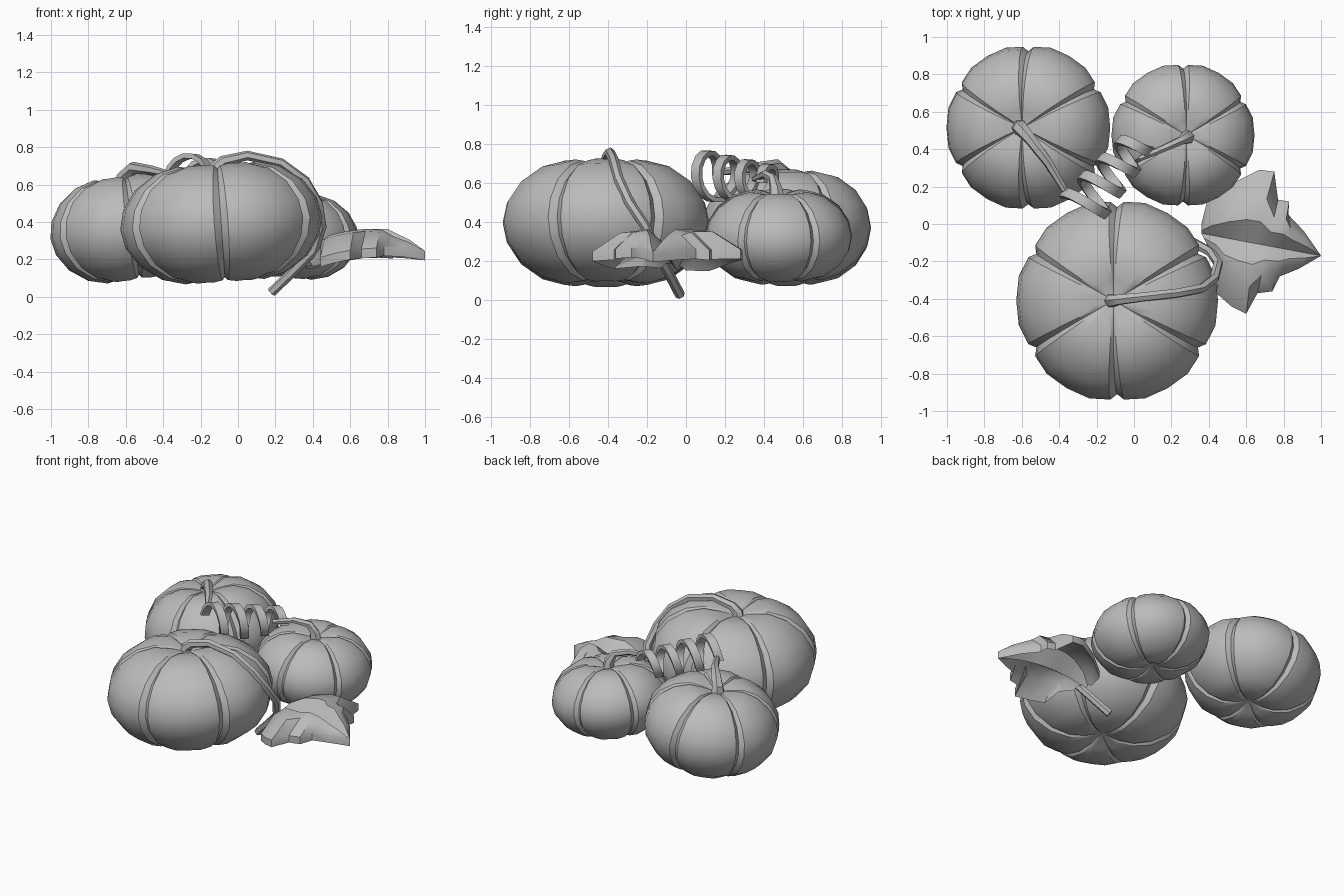
import bpy, bmesh, math
from mathutils import Vector, Matrix

if "Cube" in bpy.data.objects:
    bpy.data.objects.remove(bpy.data.objects["Cube"])

mat = bpy.data.materials.new("plain grey")
mat.use_nodes = True
GREY = (0.5, 0.5, 0.5, 1)
mat.diffuse_color = GREY
mat.node_tree.nodes["Principled BSDF"].inputs["Base Color"].default_value = GREY


def finish(ob, angle):
    """Give the part its material and smooth it up to an angle."""
    ob.data.materials.clear()
    ob.data.materials.append(mat)
    bpy.ops.object.select_all(action='DESELECT')
    ob.select_set(True)
    bpy.context.view_layer.objects.active = ob
    bpy.ops.object.shade_smooth_by_angle(angle=math.radians(angle))


def from_bmesh(name, bm, angle=40):
    bmesh.ops.recalc_face_normals(bm, faces=bm.faces)
    me = bpy.data.meshes.new(name)
    bm.to_mesh(me)
    bm.free()
    ob = bpy.data.objects.new(name, me)
    bpy.context.collection.objects.link(ob)
    finish(ob, angle)
    return ob


# Pumpkins: six lobes, each with a rounded meridian and creased borders
MERIDIAN = [(.05, .88), (.2, .95), (.4, 1), (.62, .9), (.83, .65), (.96, .32), (1, 0),
            (.96, -.32), (.83, -.65), (.62, -.9), (.4, -1), (.2, -.95), (.05, -.85)]
LOBE = [(-30, .93), (-26, .985), (-14, 1.01), (0, 1.005), (14, 1.01), (26, .985)]


def pumpkin(name, centre, radius, height, lean):
    bm = bmesh.new()
    section = [(math.radians(60 * k + a), f) for k in range(6) for a, f in LOBE]
    rings = []
    for r, z in MERIDIAN:
        ring = []
        for a, f in section:
            f = 1 - (1 - f) * min(1, r / .4)
            ring.append(bm.verts.new((radius * r * f * math.cos(a),
                                      radius * r * f * math.sin(a), height * z * f)))
        rings.append(ring)
    n = len(section)
    for upper, lower in zip(rings, rings[1:]):
        for i in range(n):
            j = (i + 1) % n
            bm.faces.new((upper[i], lower[i], lower[j], upper[j]))
    bm.faces.new(rings[0])
    bm.faces.new(rings[-1])
    bm.transform(Matrix.Translation(centre) @ Matrix.Rotation(math.radians(lean), 4, 'Y'))
    return from_bmesh(name, bm, 35)


pumpkin("large_pumpkin", (-.09, -.41, .395), .538, .312, -4)
pumpkin("medium_pumpkin", (-.565, .515, .37), .44, .275, -8)
pumpkin("small_pumpkin", (.262, .475, .33), .382, .225, 5)


# Stems: faceted tapering tubes
def tube(name, points):
    cu = bpy.data.curves.new(name, 'CURVE')
    cu.dimensions = '3D'
    cu.bevel_depth = 1
    cu.bevel_resolution = 1
    cu.use_fill_caps = True
    sp = cu.splines.new('POLY')
    sp.points.add(len(points) - 1)
    for p, (x, y, z, r) in zip(sp.points, points):
        p.co = (x, y, z, 1)
        p.radius = r
    ob = bpy.data.objects.new(name, cu)
    bpy.context.collection.objects.link(ob)
    bpy.ops.object.select_all(action='DESELECT')
    ob.select_set(True)
    bpy.context.view_layer.objects.active = ob
    bpy.ops.object.convert(target='MESH')
    finish(bpy.context.object, 40)


tube("large_stem_and_vine", [
    (-.12, -.41, .64, .045), (-.12, -.41, .69, .036), (-.08, -.405, .725, .03),
    (.05, -.39, .755, .026), (.23, -.37, .715, .026), (.36, -.345, .62, .026),
    (.43, -.29, .5, .026), (.45, -.21, .38, .026), (.41, -.15, .25, .026),
    (.3, -.09, .14, .026), (.18, -.03, .025, .026)])
tube("medium_stem", [
    (-.61, .515, .58, .05), (-.61, .515, .64, .04), (-.56, .46, .69, .033),
    (-.46, .33, .675, .026), (-.37, .18, .655, .018)])
tube("small_stem", [
    (.285, .465, .51, .042), (.28, .46, .57, .034), (.25, .445, .625, .024),
    (.16, .405, .645, .02), (.03, .35, .62, .016)])


# Tendril: flat ribbon wound into a shrinking coil
def tendril(name, start, end, turns, r0, r1, width, thick):
    bm = bmesh.new()
    start, end = Vector(start), Vector(end)
    axis = (end - start).normalized()
    side = axis.cross(Vector((0, 0, 1))).normalized()
    up = side.cross(axis)
    steps = int(turns * 14)
    rings = []
    for i in range(steps + 1):
        t = i / steps
        a = math.pi - t * turns * math.tau
        out = side * math.cos(a) + up * math.sin(a)
        r = r0 + (r1 - r0) * t
        c = start.lerp(end, t)
        rings.append([bm.verts.new(c + out * (r + o * thick / 2) + axis * (w * width / 2))
                      for o, w in ((-1, -1), (1, -1), (1, 1), (-1, 1))])
    for a, b in zip(rings, rings[1:]):
        for k in range(4):
            bm.faces.new((a[k], a[k - 1], b[k - 1], b[k]))
    bm.faces.new(rings[0])
    bm.faces.new(rings[-1])
    from_bmesh(name, bm)


tendril("curly_tendril", (-.28, .08, .635), (.03, .44, .6), 3.5, .125, .08, .055, .026)

# Leaf: two jagged halves arching away from a sunken midrib
BACK = [(.36, .0), (.39, .12), (.53, .22), (.67, .29), (.75, .28), (.77, .13),
        (.83, .12), (.825, .05), (.91, -.04)]
FRONT = [(.4, -.13), (.45, -.22), (.44, -.37), (.52, -.44), (.6, -.48), (.66, -.37),
         (.74, -.36), (.78, -.28), (.88, -.24)]
BASE, TIP = Vector((.36, -.05)), Vector((1, -.17))


def spine(x):
    return .205 + .42 * (x - .36) - .56 * (x - .36) ** 2


bm = bmesh.new()
count = len(BACK)
rib = [bm.verts.new((*p, spine(p.x))) for p in
       (BASE.lerp(TIP, i / count) for i in range(count + 1))]
for outline in (BACK, FRONT):
    rows = []
    for i, (x, y) in enumerate(outline):
        r = rib[i].co
        row = [rib[i]]
        for t, lift in ((.3, .32), (.62, .27), (1, -.1)):
            px, py = r.x + (x - r.x) * t, r.y + (y - r.y) * t
            span = min(abs(y - r.y), .25)
            row.append(bm.verts.new((px, py, spine(px) + lift * span)))
        rows.append(row)
    for a, b in zip(rows, rows[1:]):
        for k in range(3):
            bm.faces.new((a[k], b[k], b[k + 1], a[k + 1]))
    last = rows[-1]
    for k in range(3):
        if k == 0:
            bm.faces.new((last[0], rib[-1], last[1]))
        else:
            bm.faces.new((last[k], rib[-1], last[k + 1]))
bmesh.ops.recalc_face_normals(bm, faces=bm.faces)
if sum(f.normal.z for f in bm.faces) < 0:
    bmesh.ops.reverse_faces(bm, faces=bm.faces)
# extrude the blade straight down for its thickness
top = list(bm.faces)
extra = bmesh.ops.extrude_face_region(bm, geom=top, use_keep_orig=True)
lower = [v for v in extra["geom"] if isinstance(v, bmesh.types.BMVert)]
bmesh.ops.translate(bm, verts=lower, vec=(0, 0, -.05))
from_bmesh("leaf", bm, 35)
